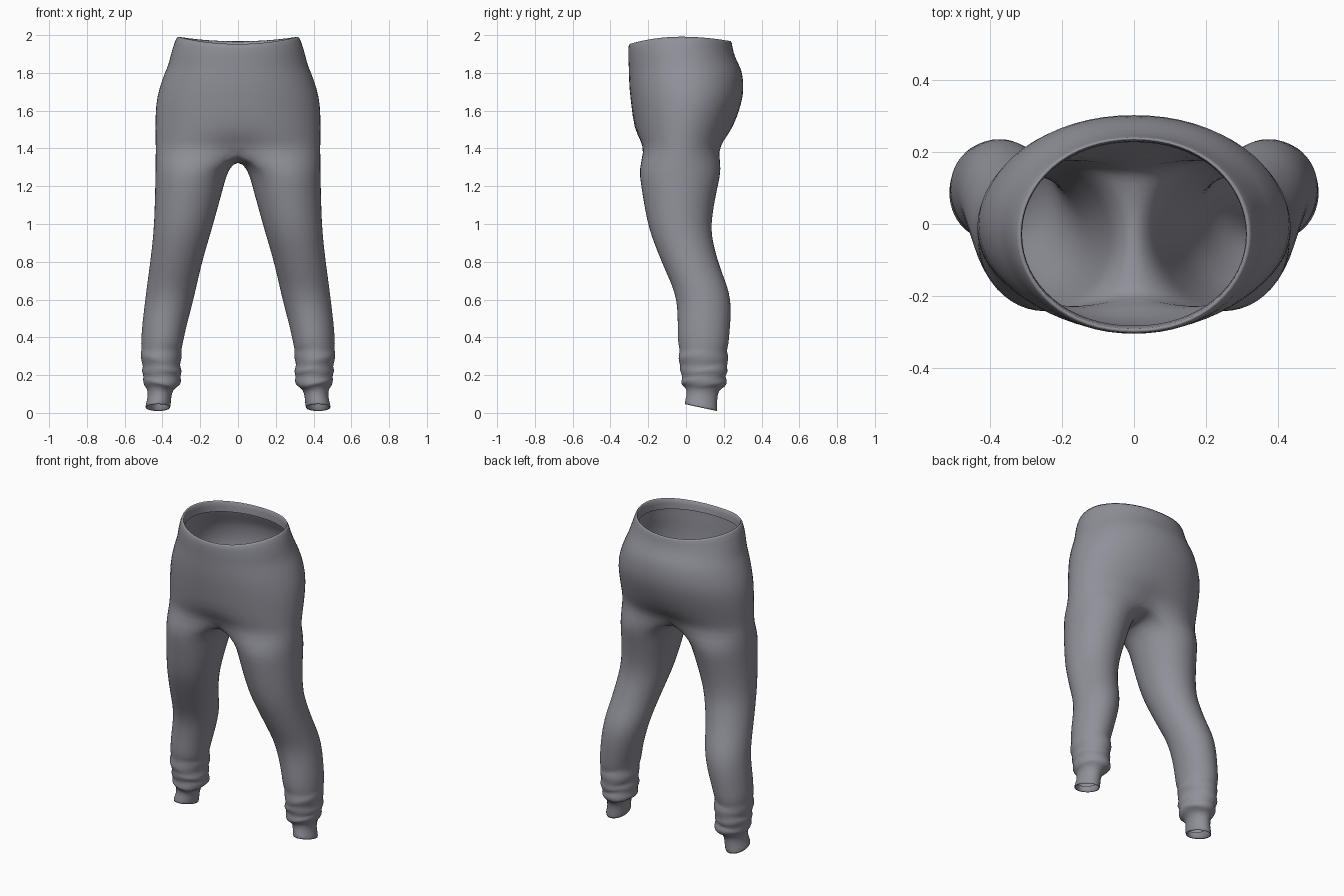
import bpy, bmesh, math

if "Cube" in bpy.data.objects:
    bpy.data.objects.remove(bpy.data.objects["Cube"])

bm = bmesh.new()
HALF = 16                  # segments of the half torso ring
STEP = math.pi / 12        # 24 points round a leg


def torso_ring(z, w, front, back):
    """Half ring from front centre, round the side, to back centre."""
    ring = []
    rim = min(1, max(0, (z - 1.84) / 0.14))       # waist dips at front and back
    pinch = max(0, (1.5 - z) * 2.4)               # centre seam draws in at the crotch
    mid, half = (front + back) / 2, (back - front) / 2
    for i in range(HALF + 1):
        t = math.pi * i / HALF
        s, c = math.sin(t), math.cos(t)
        y = mid - half * c * (1 - pinch * (1 - s) ** 2)
        dip = rim * (0.04 if c > 0 else 0.025) * c * c
        x = 0 if i in (0, HALF) else w * s ** 0.95
        ring.append(bm.verts.new((x, y, z - dip)))
    return ring


def leg_ring(z, inner, outer, front, back, tilt=0, wave=0, phase=0):
    """Closed ring; the first 17 points continue the torso ring."""
    cx, cy = (inner + outer) / 2, (front + back) / 2
    rx, ry = (outer - inner) / 2, (back - front) / 2
    ring = []
    for i in range(24):
        a = (i - 8) * STEP
        k = 1 + wave * math.sin(2 * a + phase)
        y = ry * k * math.sin(a)
        dz = wave * 0.25 * math.sin(3 * a + phase)
        ring.append(bm.verts.new((cx + rx * k * math.cos(a), cy + y, z - tilt * y + dz)))
    return ring


def between(keys, seg, u):
    """Smooth curve through the profile keys."""
    last = len(keys) - 1
    four = [keys[min(last, max(0, seg + d))] for d in (-1, 0, 1, 2)]
    return [b + 0.5 * u * (c - a + u * (2 * a - 5 * b + 4 * c - d + u * (3 * (b - c) + d - a)))
            for a, b, c, d in zip(*four)]


def skin(rings, closed):
    for upper, lower in zip(rings, rings[1:]):
        n = len(upper)
        for i in range(n if closed else n - 1):
            j = (i + 1) % n
            bm.faces.new((lower[i], lower[j], upper[j], upper[i]))


# Waistband with turned-in lip, then hips and seat: z, half width, front, back
torso = [torso_ring(*r) for r in (
    (1.92, 0.315, -0.285, 0.23),
    (2.00, 0.312, -0.293, 0.235),
    (1.99, 0.328, -0.307, 0.245),
    (1.92, 0.352, -0.308, 0.25),
    (1.84, 0.37, -0.305, 0.284),
    (1.80, 0.39, -0.304, 0.30),
    (1.72, 0.418, -0.302, 0.308),
    (1.64, 0.438, -0.292, 0.298),
    (1.50, 0.44, -0.276, 0.247),
    (1.44, 0.438, -0.27, 0.228),
    (1.385, 0.438, -0.265, 0.214),
)]
skin(torso, False)

# Crotch saddle closes the last half ring into a leg opening
top = list(torso[-1])
y0, y1 = top[-1].co.y, top[0].co.y
for j in range(1, 8):
    u = j / 8
    top.append(bm.verts.new((0, y0 + (y1 - y0) * u, 1.385 - 0.045 * math.sin(math.pi * u))))

# Leg profile: z, inner x, outer x, front y, back y
leg = (
    (1.29, 0.05, 0.438, -0.252, 0.19),
    (1.00, 0.13, 0.446, -0.203, 0.135),
    (0.80, 0.188, 0.466, -0.13, 0.172),
    (0.60, 0.235, 0.492, -0.052, 0.237),
    (0.36, 0.293, 0.515, -0.044, 0.226),
    (0.14, 0.303, 0.498, -0.02, 0.212),
)
rings = [top]
for seg in range(4):
    for k in range(3):
        rings.append(leg_ring(*between(leg, seg, k / 3)))

# Bunched folds above the ankle: rings alternate out and in
for k in range(10):
    z, a, b, f, r = between(leg, 4, k / 9)
    out = 0.008 * math.cos(math.pi * k * 0.8) if k else 0
    rings.append(leg_ring(z, a - out, b + out, f - out, r + out, 0, 0.025, k * 1.3))

# Narrow cuff with turned-in hem; the last value slopes the hem
for r in (
    (0.124, 0.345, 0.48, 0.004, 0.174, 0),
    (0.08, 0.354, 0.477, 0.002, 0.164, 0.1),
    (0.03, 0.356, 0.494, -0.01, 0.168, 0.22),
    (0.022, 0.364, 0.486, -0.002, 0.16, 0.22),
    (0.07, 0.366, 0.468, 0.012, 0.152, 0.1),
):
    rings.append(leg_ring(*r))
skin(rings, True)

mesh = bpy.data.meshes.new("trousers")
bm.to_mesh(mesh)
bm.free()
for p in mesh.polygons:
    p.use_smooth = True
obj = bpy.data.objects.new("trousers", mesh)
bpy.context.collection.objects.link(obj)

fabric = bpy.data.materials.new("grey fabric")
fabric.diffuse_color = (0.28, 0.28, 0.32, 1)
fabric.use_nodes = True
fabric.node_tree.nodes["Principled BSDF"].inputs["Base Color"].default_value = fabric.diffuse_color
mesh.materials.append(fabric)

# Mirror the half garment and smooth it
mirror = obj.modifiers.new("mirror", 'MIRROR')
mirror.use_clip = True
mirror.merge_threshold = 0.0005
sub = obj.modifiers.new("smooth", 'SUBSURF')
sub.levels = sub.render_levels = 1
